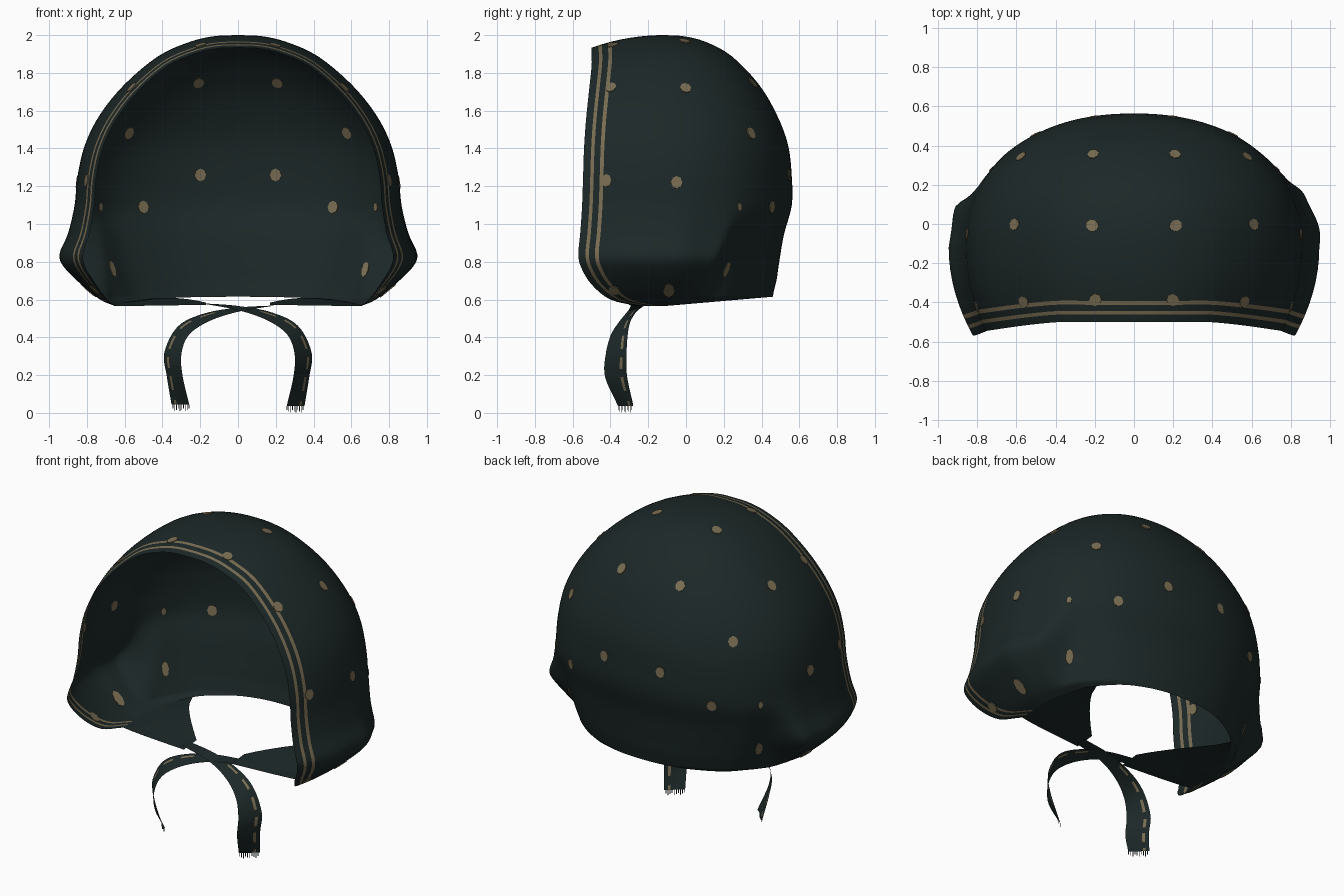
import bpy, bmesh, math
from mathutils import Matrix, Vector
from mathutils.bvhtree import BVHTree

if "Cube" in bpy.data.objects:
    bpy.data.objects.remove(bpy.data.objects["Cube"])


def material(name, rgb):
    m = bpy.data.materials.new(name)
    m.use_nodes = True
    m.diffuse_color = (*rgb, 1)
    m.node_tree.nodes["Principled BSDF"].inputs["Base Color"].default_value = (*rgb, 1)
    return m


CLOTH = material("dark_green_cloth", (0.0118, 0.0207, 0.0205))
TAN = material("tan_print", (0.19, 0.15, 0.083))


def finish(name, bm, smooth=True):
    me = bpy.data.meshes.new(name)
    bm.to_mesh(me)
    bm.free()
    me.materials.append(CLOTH)
    me.materials.append(TAN)
    for p in me.polygons:
        p.use_smooth = smooth
    ob = bpy.data.objects.new(name, me)
    bpy.context.collection.objects.link(ob)
    return ob


def grid(bm, rows, is_tan=lambda r, c: False):
    vs = [[bm.verts.new(p) for p in row] for row in rows]
    for r in range(len(rows) - 1):
        for c in range(len(rows[0]) - 1):
            f = bm.faces.new((vs[r][c], vs[r][c + 1], vs[r + 1][c + 1], vs[r + 1][c]))
            f.material_index = int(is_tan(r, c))


def spline(points, steps):
    """Smooth curve through points of any dimension."""
    pts = [Vector(p) for p in points]
    pts = [2 * pts[0] - pts[1]] + pts + [2 * pts[-1] - pts[-2]]
    out = []
    for i in range(1, len(pts) - 2):
        a, b, c, d = pts[i - 1:i + 3]
        for k in range(steps):
            t = k / steps
            out.append(b + (c - a) * (t / 2) + (2 * a - 5 * b + 4 * c - d) * (t * t / 2)
                       + (3 * b - a - 3 * c + d) * (t ** 3 / 2))
    return out + [pts[-2]]


def clamp(v):
    return max(0.0, min(1.0, v))


# Bonnet outline: half width, height, front edge y, back y
OUTLINE = [
    (0.65, 0.565, -0.25, 0.46), (0.73, 0.60, -0.40, 0.465), (0.83, 0.68, -0.50, 0.48),
    (0.92, 0.77, -0.555, 0.49), (0.945, 0.84, -0.57, 0.50), (0.90, 0.95, -0.56, 0.52),
    (0.865, 1.10, -0.55, 0.56), (0.85, 1.25, -0.545, 0.56), (0.81, 1.42, -0.54, 0.54),
    (0.73, 1.58, -0.53, 0.48), (0.60, 1.74, -0.515, 0.385), (0.42, 1.89, -0.50, 0.24),
    (0.25, 1.966, -0.50, 0.1), (0.12, 1.995, -0.50, -0.02), (0, 2.0, -0.50, -0.12)]
MID_Y = -0.12
EDGE = [0, 0.038, 0.056, 0.088, 0.108]     # hem and stripe borders behind the front edge
FRONT_STEPS, BACK_STEPS = 6, 90


def front_point(w, z, y):
    t = (MID_Y - y) / 0.43
    return Vector((w * (1 - 0.12 * t * t), y, z - 0.085 * t * t * clamp((z - 1.2) / 0.8)))


def shell_row(w, z, front, back):
    ys = [front + d for d in EDGE]
    ys += [ys[-1] + (MID_Y - ys[-1]) * k / FRONT_STEPS for k in range(1, FRONT_STEPS)]
    left = [front_point(w, z, y) for y in ys]
    # The cheeks step in to a narrower neck behind the ears, sooner on the right
    neck = min(w, 0.87 - 0.36 * clamp(1.05 - z))
    rear = []
    for k in range(BACK_STEPS + 1):
        a = math.pi * k / BACK_STEPS
        c, s = math.cos(a), max(0, math.sin(a))
        depth = s ** 0.91
        y = MID_Y + (back - MID_Y) * depth
        fold = 0.17 + 0.4 * (z - 0.62) - (0.07 if c < 0 else 0)
        b = clamp((y - fold) / 0.1 + 1)
        width = w + (neck - w) * b * b * (3 - 2 * b)
        width *= 1 + 0.008 * math.sin(14 * a) * clamp((1.25 - z) / 0.4)
        rear.append(Vector((width * math.copysign(abs(c) ** 0.91, c), y,
                            z + 0.05 * depth * clamp((0.8 - z) / 0.23))))
    right = [Vector((-p.x, p.y, p.z)) for p in reversed(left)]
    return left + rear + right


rows = [shell_row(*p) for p in spline(OUTLINE, 4)]
last = len(rows[0]) - 2
bm = bmesh.new()
grid(bm, rows, lambda r, c: min(c, last - c) in (1, 3))
bmesh.ops.remove_doubles(bm, verts=bm.verts, dist=0.0005)
bmesh.ops.recalc_face_normals(bm, faces=bm.faces)
surface = BVHTree.FromBMesh(bm)
finish("bonnet_shell", bm)

# Printed dots as thin oval plates lying on the cloth, grouped by (width, height) radius
DOTS = {
    (0.03, 0.034): [(0.2, 0.55, 1.26), (0.5, 0.45, 1.09), (0.21, 0.36, 1.75),
                    (0.59, 0.36, 1.49), (0.21, -0.01, 1.96), (0.62, 0, 1.73),
                    (0.85, -0.05, 1.22), (0.2, -0.39, 1.96), (0.57, -0.4, 1.73),
                    (0.8, -0.42, 1.23), (0.76, -0.38, 0.65)],
    (0.014, 0.022): [(0.74, 0.29, 1.09)],
    (0.022, 0.045): [(0.67, 0.21, 0.76)],
    (0.03, 0.055): [(0.8, -0.09, 0.64)]}
bm = bmesh.new()
for (wide, tall), spots in DOTS.items():
    for x, y, z in spots:
        for side in (1, -1):
            spot, normal, _, _ = surface.find_nearest(Vector((side * x, y, z)))
            turn = normal.to_track_quat("Z", "Y").to_matrix().to_4x4()
            bmesh.ops.create_cone(bm, cap_ends=True, segments=8, radius1=1, radius2=1, depth=1,
                                  matrix=Matrix.Translation(spot) @ turn
                                  @ Matrix.Diagonal((wide, tall, 0.008, 1)))
for f in bm.faces:
    f.material_index = 1
finish("printed_dots", bm, smooth=False)

# Cheek flaps folding in under the chin, rear edge lifted
for side, label in ((1, "left"), (-1, "right")):
    half = rows[0][:len(rows[0]) // 2] if side > 0 else rows[0][:len(rows[0]) // 2:-1]
    hem = [p for p in half if p.y < 0.28]
    flap = []
    for k in range(9):
        t = k / 8
        row = []
        for i, p in enumerate(hem):
            f = i / (len(hem) - 1)
            tip = Vector((side * 0.17, -0.31 + 0.13 * f, 0.572 + 0.012 * f))
            q = p.lerp(tip, t)
            q.y = p.y + (tip.y - p.y) * t ** 0.75
            q.z += 0.07 * f * t * (1 - t)
            row.append(q)
        flap.append(row)
    bm = bmesh.new()
    grid(bm, flap)
    finish(label + "_cheek_flap", bm)

# Ties: centre path and half-width vector, crossing under the chin
TIE = [((0.2, -0.25, 0.575), (0, 0.035, 0)), ((0, -0.27, 0.552), (0.005, 0.035, 0.012)),
       ((-0.17, -0.31, 0.51), (-0.01, 0.04, 0.022)), ((-0.29, -0.35, 0.44), (-0.028, 0.048, 0.024)),
       ((-0.345, -0.37, 0.32), (-0.045, 0.055, 0.005)), ((-0.335, -0.37, 0.2), (-0.042, 0.058, 0)),
       ((-0.305, -0.32, 0.05), (-0.047, 0.04, 0))]
ACROSS = [-1, -0.5, 0, 0.4, 0.65, 1]
for side, label in ((1, "left"), (-1, "right")):
    path = spline([(*c, *w) for c, w in TIE], 6)
    lines = []
    for i, p in enumerate(path):
        drop = (0.02 * i / len(path) if side < 0 else 0) + 0.006 * side
        c, w = Vector(p[:3]), Vector(p[3:])
        lines.append([Vector((side * q.x, q.y, q.z - drop)) for q in (c + w * a for a in ACROSS)])
    bm = bmesh.new()
    grid(bm, lines, lambda r, c: c == 3 and r > 8 and r % 5 < 3)
    finish(label + "_tie", bm)
    # Frayed threads at the end of the tie
    a, b = lines[-1][0], lines[-1][-1]
    bm = bmesh.new()
    for k in range(10):
        p, q = a.lerp(b, k / 10), a.lerp(b, k / 10 + 0.04)
        length = Vector((0, 0, 0.022 + 0.006 * (k % 3)))
        grid(bm, [[p, q], [p - length, q - length]])
    finish(label + "_tie_fringe", bm, smooth=False)
